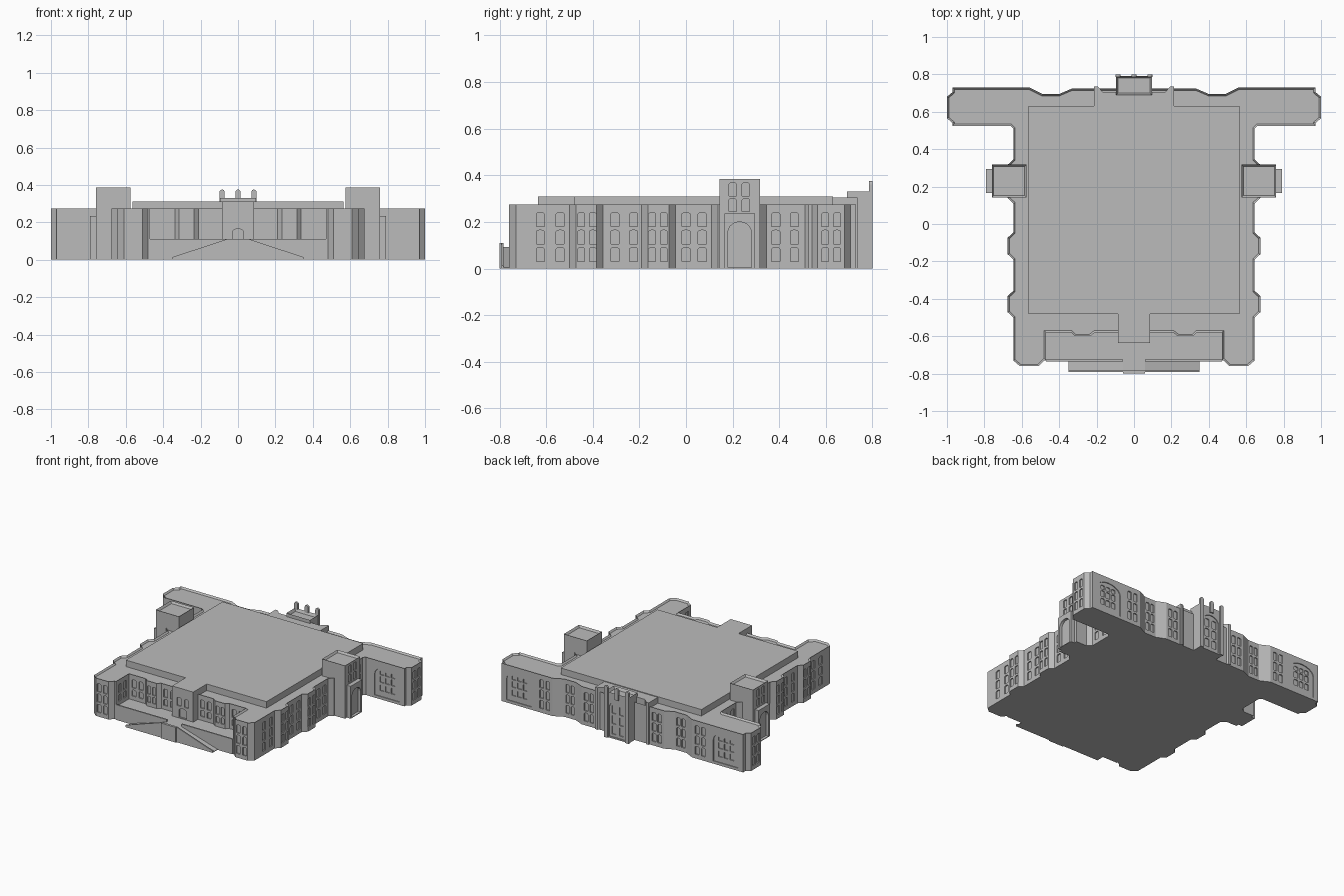
import bpy
import bmesh
import math
from mathutils import Vector

default = bpy.data.objects.get("Cube")
if default:
    bpy.data.objects.remove(default, do_unlink=True)

stone = bpy.data.materials.new("grey stone")
stone.use_nodes = True
GREY = (0.5, 0.5, 0.5, 1)
stone.diffuse_color = GREY
stone.node_tree.nodes["Principled BSDF"].inputs["Base Color"].default_value = GREY


def extrude(bm, points, vec):
    """Add a closed solid by sweeping a flat outline along vec."""
    face = bm.faces.new([bm.verts.new(p) for p in points])
    res = bmesh.ops.extrude_face_region(bm, geom=[face], use_keep_orig=True)
    moved = [g for g in res["geom"] if isinstance(g, bmesh.types.BMVert)]
    bmesh.ops.translate(bm, vec=vec, verts=moved)


def finish(bm, name):
    bmesh.ops.recalc_face_normals(bm, faces=bm.faces)
    mesh = bpy.data.meshes.new(name)
    bm.to_mesh(mesh)
    bm.free()
    mesh.materials.append(stone)
    obj = bpy.data.objects.new(name, mesh)
    bpy.context.collection.objects.link(obj)
    return obj


def block(name, outline, z0, z1, rim=0.0, sink=0.012):
    """Upright solid on a plan outline, optionally with a parapet rim."""
    bm = bmesh.new()
    extrude(bm, [(x, y, z0) for x, y in outline], (0, 0, z1 - z0))
    bmesh.ops.recalc_face_normals(bm, faces=bm.faces)
    if rim:
        top = [f for f in bm.faces if f.normal.z > 0.9]
        bmesh.ops.inset_region(bm, faces=top, thickness=rim, use_even_offset=True)
        bmesh.ops.translate(bm, vec=(0, 0, -sink), verts=top[0].verts)
    return finish(bm, name)


def rect(x0, x1, y0, y1):
    return [(x0, y0), (x1, y0), (x1, y1), (x0, y1)]


def mirrored(half):
    return half + [(-x, y) for x, y in reversed(half)]


def shape(width, z0, z1, rise, steps):
    """Opening outline: straight jambs with an arched or clipped head."""
    r = width / 2
    head = [(r * math.cos(math.pi * i / steps), z1 - rise + rise * math.sin(math.pi * i / steps))
            for i in range(steps + 1)]
    return [(-r, z0), (r, z0)] + head


def opening(bm, x, y, normal, profile, depth, out=0.01):
    """Solid of a profile standing on a wall at x, y that faces normal."""
    n = Vector((normal[0], normal[1], 0))
    u = Vector((-n.y, n.x, 0))
    base = Vector((x, y, 0)) - n * depth
    extrude(bm, [base + u * a + Vector((0, 0, z)) for a, z in profile], n * (depth + out))


def cut(obj, bm):
    """Subtract the solids in bm from obj and bake the result."""
    cutter = finish(bm, "cutter")
    cutter.hide_render = True
    mod = obj.modifiers.new("openings", 'BOOLEAN')
    mod.operation = 'DIFFERENCE'
    mod.solver = 'EXACT'
    mod.object = cutter
    deps = bpy.context.evaluated_depsgraph_get()
    mesh = bpy.data.meshes.new_from_object(obj.evaluated_get(deps))
    obj.modifiers.clear()
    obj.data = mesh
    bpy.data.objects.remove(cutter, do_unlink=True)


ROWS = [(0.03, 0.09), (0.105, 0.165), (0.18, 0.24)]
EAST, NORTH, SOUTH, WEST = (1, 0), (0, 1), (0, -1), (-1, 0)


def windows(bm, normal, wall, places, width=0.035, rows=ROWS, depth=0.008, both=True):
    """Rows of windows on one wall, repeated on the mirrored wall."""
    for place in places:
        x, y = (wall, place) if normal[0] else (place, wall)
        for side in ((1, -1) if both else (1,)):
            for z0, z1 in rows:
                opening(bm, x * side, y, (normal[0] * side, normal[1]),
                        shape(width, z0, z1, 0.006, 4), depth)


def bay(y0, y1):
    """Canted bay on the side wall."""
    return [(0.645, y0), (0.675, y0 + 0.028), (0.675, y1 - 0.028), (0.645, y1)]


# Main building with canted bays, front pavilions and back wings
half = [(0.21, -0.58), (0.235, -0.6), (0.315, -0.6), (0.337, -0.58),
        (0.47, -0.58), (0.47, -0.73), (0.48, -0.73), (0.51, -0.76),
        (0.61, -0.76), (0.645, -0.73)]
half += bay(-0.5, -0.357) + bay(-0.19, -0.045) + bay(0.11, 0.345)
half += [(0.645, 0.51), (0.66, 0.525), (0.97, 0.525), (0.97, 0.54), (1, 0.565), (1, 0.68),
         (0.97, 0.705), (0.97, 0.73), (0.56, 0.73), (0.49, 0.695), (0.4, 0.695),
         (0.33, 0.725), (0.2, 0.725)]
body = block("main_building", mirrored(half), 0, 0.275, 0.01)

# Arched panels on the wings, then all windows
panels = bmesh.new()
for side in (1, -1):
    for y, facing in ((0.73, NORTH), (0.525, SOUTH)):
        opening(panels, 0.83 * side, y, facing, shape(0.2, 0.02, 0.235, 0.06, 10), 0.006)
cut(body, panels)

glass = bmesh.new()
windows(glass, EAST, 0.645, (-0.625, -0.54, -0.305, -0.225, 0, 0.07, 0.385, 0.465))
windows(glass, EAST, 0.675, (-0.45, -0.4, -0.145, -0.095), 0.03)
windows(glass, EAST, 1, (0.597, 0.648), 0.03)
windows(glass, NORTH, 0.73, (0.6, 0.65), 0.03)
windows(glass, NORTH, 0.695, (0.425, 0.465), 0.026)
windows(glass, NORTH, 0.725, (0.25, 0.295), 0.03)
panel_rows = [(0.06, 0.105), (0.12, 0.165), (0.175, 0.205)]
for y, facing in ((0.73, NORTH), (0.525, SOUTH)):
    windows(glass, facing, y, (0.785, 0.83, 0.875), 0.032, panel_rows, 0.013)
windows(glass, SOUTH, -0.76, (0.535, 0.585), 0.03)
upper = [(0.12, 0.165), ROWS[2]]
windows(glass, SOUTH, -0.58, (0.12, 0.175, 0.375, 0.43), 0.032, upper)
windows(glass, SOUTH, -0.6, (0.255, 0.295), 0.026, upper)
windows(glass, WEST, 0.47, (-0.625, -0.685), 0.032, upper)
cut(body, glass)

# Raised roof, reaching forward over the front entrance
block("raised_roof", mirrored([(0.085, -0.635), (0.085, -0.48), (0.565, -0.48),
                               (0.565, 0.63)]), 0.25, 0.31)

# Front entrance block
entrance = block("front_entrance", rect(-0.085, 0.085, -0.635, -0.5), 0, 0.25)
doors = bmesh.new()
opening(doors, 0, -0.635, SOUTH, shape(0.06, 0.097, 0.165, 0.02, 8), 0.01)
windows(doors, SOUTH, -0.635, (0.03,), 0.032, ROWS[2:])
cut(entrance, doors)

# Back centre section, slightly taller than the wall
centre = block("back_centre", mirrored([(0.215, 0.62), (0.215, 0.735), (0.195, 0.735),
                                        (0.165, 0.705), (0.09, 0.705)]), 0, 0.305)
lights = bmesh.new()
windows(lights, NORTH, 0.705, (0.133,), 0.03)
cut(centre, lights)

# Back entrance with parapet, arch and windows
porch = block("back_entrance", rect(-0.095, 0.095, 0.69, 0.79), 0, 0.33, 0.01, 0.02)
arch = bmesh.new()
opening(arch, 0, 0.79, NORTH, shape(0.13, 0.01, 0.27, 0.05, 10), 0.006)
cut(porch, arch)
lights = bmesh.new()
windows(lights, NORTH, 0.79, (0.03,), 0.034, depth=0.013)
cut(porch, lights)

# Rounded piers along the back entrance parapet
piers = bmesh.new()
for x, foot in ((-0.085, 0), (0, 0.29), (0.085, 0)):
    opening(piers, x, 0.785, NORTH, shape(0.028, foot, 0.375, 0.014, 8), 0, 0.015)
finish(piers, "parapet_piers")

# Side towers and their arched porches
for side, label in ((1, "left"), (-1, "right")):
    facing = (side, 0)
    tower = block(label + "_tower", [(x * side, y) for x, y in rect(0.575, 0.76, 0.143, 0.317)],
                  0, 0.385, 0.01, 0.015)
    lights = bmesh.new()
    for y in (0.2, 0.257):
        for z0, z1 in ((0.245, 0.3), (0.312, 0.368)):
            opening(lights, 0.76 * side, y, facing, shape(0.032, z0, z1, 0.006, 4), 0.008)
    cut(tower, lights)
    gate = block(label + "_porch", [(x * side, y) for x, y in rect(0.75, 0.79, 0.165, 0.295)],
                 0, 0.235)
    door = bmesh.new()
    opening(door, 0.79 * side, 0.23, facing, shape(0.1, 0.005, 0.2, 0.045, 10), 0.02)
    cut(gate, door)

# Front terrace with low walls
block("terrace", rect(-0.47, 0.47, -0.73, -0.57), 0, 0.092)
for side, label in ((1, "left"), (-1, "right")):
    block(label + "_terrace_wall",
          [(x * side, y) for x, y in rect(0.06, 0.47, -0.735, -0.725)], 0, 0.11)

# Twin ramps meeting at a landing
slope = mirrored([(0.35, 0), (0.35, 0.004), (0.06, 0.092)])
guard = mirrored([(0.35, 0), (0.35, 0.014), (0.06, 0.11)])
for name, profile, y0, y1 in (("ramps", slope, -0.784, -0.73),
                              ("ramp_guard", guard, -0.792, -0.783)):
    bm = bmesh.new()
    extrude(bm, [(x, y0, z) for x, z in profile], (0, y1 - y0, 0))
    finish(bm, name)
block("landing_front", rect(-0.06, 0.06, -0.8, -0.788), 0, 0.11)
